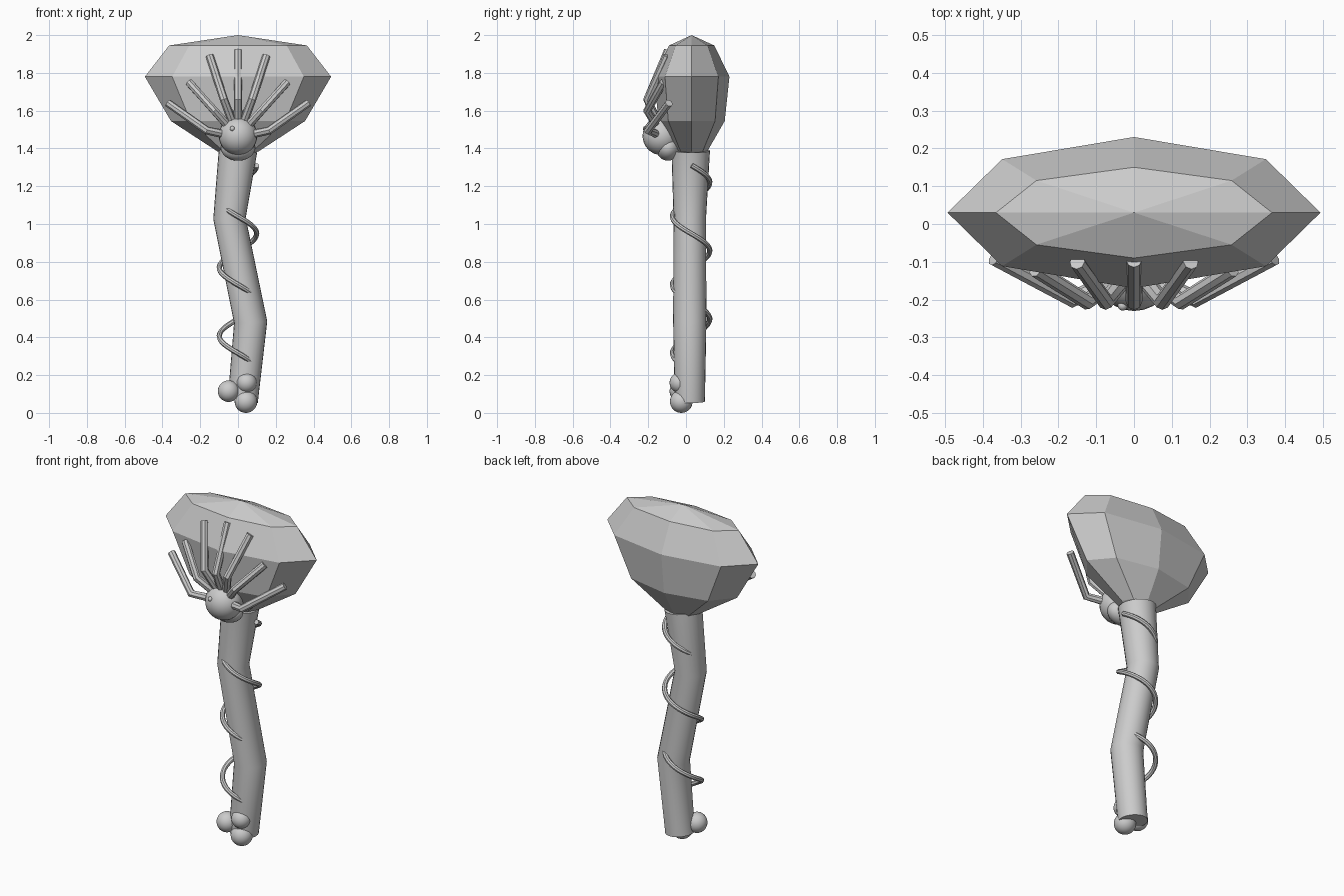
import bpy, bmesh, math

if "Cube" in bpy.data.objects:
    bpy.data.objects.remove(bpy.data.objects["Cube"])

grey = bpy.data.materials.new("light_grey")
grey.diffuse_color = (0.6, 0.6, 0.6, 1)
grey.use_nodes = True
grey.node_tree.nodes["Principled BSDF"].inputs["Base Color"].default_value = grey.diffuse_color


def smooth(obj, angle=40):
    bpy.ops.object.select_all(action='DESELECT')
    obj.select_set(True)
    bpy.context.view_layer.objects.active = obj
    bpy.ops.object.shade_smooth_by_angle(angle=math.radians(angle))


def tube(name, points, radii, sides=8):
    """Capped tube along points, made from a bevelled curve turned into a mesh."""
    cu = bpy.data.curves.new(name, 'CURVE')
    cu.dimensions = '3D'
    cu.bevel_depth = 1.0
    cu.bevel_resolution = max(0, sides // 2 - 2)
    cu.use_fill_caps = True
    sp = cu.splines.new('POLY')
    sp.points.add(len(points) - 1)
    for p, co, r in zip(sp.points, points, radii):
        p.co = (*co, 1)
        p.radius = r
    obj = bpy.data.objects.new(name, cu)
    bpy.context.collection.objects.link(obj)
    bpy.ops.object.select_all(action='DESELECT')
    obj.select_set(True)
    bpy.context.view_layer.objects.active = obj
    bpy.ops.object.convert(target='MESH')
    obj = bpy.context.view_layer.objects.active
    obj.data.materials.clear()
    obj.data.materials.append(grey)
    smooth(obj)
    return obj


def ball(name, loc, scale):
    bpy.ops.mesh.primitive_uv_sphere_add(segments=24, ring_count=16, radius=1, location=loc)
    obj = bpy.context.object
    obj.name = name
    obj.scale = scale
    obj.data.materials.append(grey)
    smooth(obj)
    return obj


# Faceted gem: eight-sided elliptical rings (z, x radius, y radius) and two points
bm = bmesh.new()
cy = 0.03
rings = []
for z, rx, ry in [(1.385, 0.11, 0.083), (1.545, 0.355, 0.175),
                  (1.78, 0.493, 0.2), (1.945, 0.365, 0.12)]:
    rings.append([bm.verts.new((rx * math.cos(i * math.pi / 4),
                                cy + ry * math.sin(i * math.pi / 4), z)) for i in range(8)])
low = bm.verts.new((0, cy, 1.335))
top = bm.verts.new((0, cy, 2.0))
for i in range(8):
    j = (i + 1) % 8
    for a, b in zip(rings, rings[1:]):
        bm.faces.new((a[i], a[j], b[j], b[i]))
    bm.faces.new((rings[-1][i], rings[-1][j], top))
    bm.faces.new((rings[0][j], rings[0][i], low))
bmesh.ops.recalc_face_normals(bm, faces=bm.faces)
me = bpy.data.meshes.new("gem")
bm.to_mesh(me)
bm.free()
me.materials.append(grey)
bpy.context.collection.objects.link(bpy.data.objects.new("gem", me))

# Crooked handle
tube("handle", [(0.025, 0.02, 0.06), (0.067, 0.02, 0.48), (-0.045, 0.02, 1.03), (0, 0.025, 1.39)],
     [0.08, 0.088, 0.086, 0.102], 24)

# Vine wound around the handle
pts = []
n = 100
for k in range(n + 1):
    z = 0.21 + (1.31 - 0.21) * k / n
    a = -math.pi / 2 + (1.04 - z) / 0.362 * 2 * math.pi
    pts.append((0.099 * math.cos(a), 0.027 + 0.099 * math.sin(a), z))
tube("vine", pts, [0.014] * len(pts), 8)

# Berries at the foot
for loc, r in [((-0.05, -0.03, 0.115), 0.057), ((0.045, -0.033, 0.16), 0.054),
               ((0.042, -0.025, 0.06), 0.06)]:
    ball("berry", loc, (r, r, r))

# Round body in front of the gem, its lower part and small bump
ball("body", (0, -0.13, 1.467), (0.102, 0.1, 0.102))
ball("body_rear", (0, -0.095, 1.405), (0.092, 0.065, 0.07))
ball("body_bump", (-0.03, -0.216, 1.505), (0.013, 0.013, 0.013))

# Bent legs spread over the gem: (knee, tip), mirrored left and right
legs = [((0.165, -0.2, 1.495), (0.37, -0.09, 1.64)),
        ((0.125, -0.205, 1.6), (0.26, -0.12, 1.75)),
        ((0.075, -0.205, 1.66), (0.15, -0.1, 1.89)),
        ((0.0, -0.205, 1.66), (0.0, -0.095, 1.92))]
for knee, tip in legs:
    for s in ((1, -1) if knee[0] else (1,)):
        mid = (s * knee[0] * 0.4, -0.15, 1.46 + (knee[2] - 1.46) * 0.4)
        tube("leg", [mid, (s * knee[0], knee[1], knee[2]), (s * tip[0], tip[1], tip[2])],
             [0.023, 0.022, 0.021], 8)
